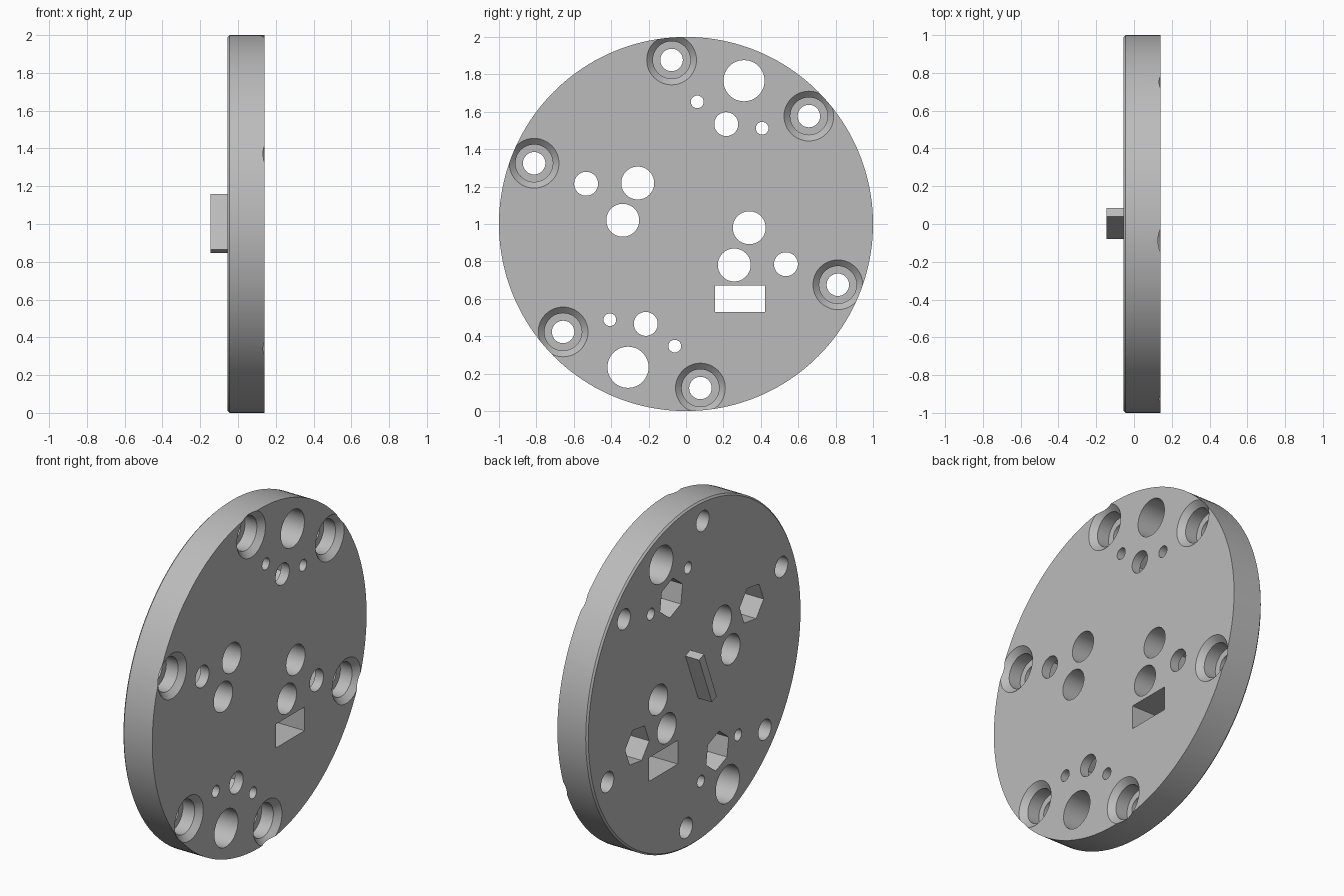
import bpy, bmesh
from math import sin, cos, pi, atan2, radians

if "Cube" in bpy.data.objects:
    bpy.data.objects.remove(bpy.data.objects["Cube"], do_unlink=True)

BACK, FRONT, MID = -0.055, 0.14, 1.0   # disc faces along x, height of the centre

grey = bpy.data.materials.new("plain grey")
grey.use_nodes = True
colour = (0.5, 0.5, 0.5, 1)
grey.diffuse_color = colour
grey.node_tree.nodes["Principled BSDF"].inputs["Base Color"].default_value = colour


def lathe(bm, profile, y=0, z=0, sides=48, turn=0.0):
    """Closed solid turned about an x-parallel axis; profile holds (x, radius)."""
    rings = []
    for x, r in profile:
        angles = [turn + 2 * pi * i / sides for i in range(sides)]
        rings.append([bm.verts.new((x, y + r * cos(a), MID + z + r * sin(a))) for a in angles])
    for a, b in zip(rings, rings[1:]):
        for i in range(sides):
            j = (i + 1) % sides
            bm.faces.new((a[i], a[j], b[j], b[i]))
    bm.faces.new(rings[0][::-1])
    bm.faces.new(rings[-1])


def box(bm, x0, x1, y, z, width, height, tilt=0.0):
    """Box centred on (y, z), leaning towards +y by tilt."""
    c, s = cos(tilt), sin(tilt)
    rows = []
    for x in (x0, x1):
        row = []
        for u, v in ((-1, -1), (1, -1), (1, 1), (-1, 1)):
            a, b = u * width / 2, v * height / 2
            row.append(bm.verts.new((x, y + a * c + b * s, MID + z - a * s + b * c)))
        rows.append(row)
    a, b = rows
    for i in range(4):
        j = (i + 1) % 4
        bm.faces.new((a[i], a[j], b[j], b[i]))
    bm.faces.new(a[::-1])
    bm.faces.new(b)


def finish(bm, name):
    bmesh.ops.recalc_face_normals(bm, faces=bm.faces)
    mesh = bpy.data.meshes.new(name)
    bm.to_mesh(mesh)
    bm.free()
    mesh.materials.append(grey)
    obj = bpy.data.objects.new(name, mesh)
    bpy.context.collection.objects.link(obj)
    return obj


def both(points):
    """Each point with its half-turn partner."""
    return [(s * y, s * z) for y, z in points for s in (1, -1)]


# Round plate with a softened back edge
bm = bmesh.new()
lathe(bm, [(BACK, 0.99), (BACK + 0.01, 1.0), (FRONT, 1.0)], sides=160)
disc = finish(bm, "disc")

# Hole layout, as (y, z) from the centre
rim_holes = both([(-0.077, 0.877), (0.657, 0.577), (0.812, -0.325)])
nut_holes = both([(0.534, -0.215), (0.215, 0.534)])
plain_holes = [
    (0.11, both([(0.31, 0.766)])),
    (0.088, both([(0.338, -0.02), (0.258, -0.219)])),
    (0.064, nut_holes),
    (0.034, both([(0.06, 0.653), (0.407, 0.512)])),
]
cutters = []

# Straight holes and the rectangular slot
bm = bmesh.new()
for radius, places in plain_holes:
    for y, z in places:
        lathe(bm, [(-0.3, radius), (0.3, radius)], y, z)
box(bm, -0.3, 0.3, 0.288, -0.4, 0.267, 0.14)
cutters.append(finish(bm, "hole_cutter"))

# Counterbored screw holes with a chamfered mouth
bm = bmesh.new()
for y, z in rim_holes:
    lathe(bm, [(-0.3, 0.06), (FRONT - 0.11, 0.06), (FRONT - 0.11, 0.1),
               (FRONT - 0.033, 0.1), (FRONT, 0.133), (FRONT + 0.1, 0.133)], y, z)
cutters.append(finish(bm, "screw_cutter"))

# Hexagonal nut pockets in the back
bm = bmesh.new()
for y, z in nut_holes:
    lathe(bm, [(-0.3, 0.113), (BACK + 0.14, 0.113)], y, z, 6, atan2(z, y) + pi / 6)
cutters.append(finish(bm, "nut_cutter"))

bpy.context.view_layer.objects.active = disc
for cutter in cutters:
    mod = disc.modifiers.new(cutter.name, "BOOLEAN")
    mod.operation = "DIFFERENCE"
    mod.solver = "EXACT"
    mod.object = cutter
    bpy.ops.object.modifier_apply(modifier=mod.name)
    bpy.data.objects.remove(cutter, do_unlink=True)

# Slanted key standing out from the back
bm = bmesh.new()
box(bm, -0.145, BACK + 0.005, 0.002, 0.003, 0.0485, 0.318, radians(22))
finish(bm, "key")

# Smooth the round walls, keep edges crisp
bpy.ops.object.select_all(action="DESELECT")
disc.select_set(True)
bpy.context.view_layer.objects.active = disc
bpy.ops.object.shade_smooth_by_angle(angle=radians(30))
